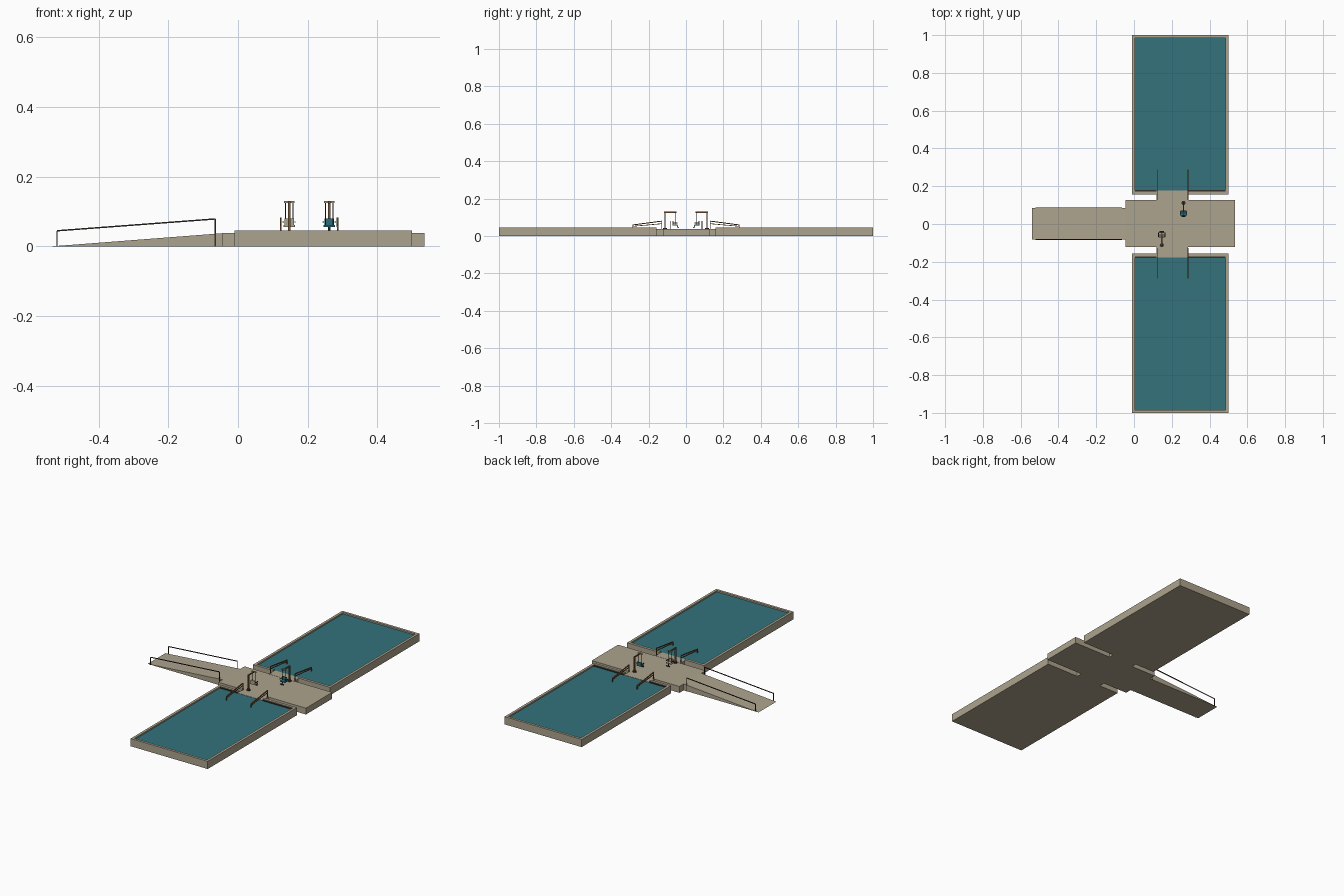
import bpy
from mathutils import Vector

if "Cube" in bpy.data.objects:
    bpy.data.objects.remove(bpy.data.objects["Cube"], do_unlink=True)


def material(name, rgb):
    m = bpy.data.materials.new(name)
    m.use_nodes = True
    m.diffuse_color = (*rgb, 1)
    m.node_tree.nodes["Principled BSDF"].inputs["Base Color"].default_value = (*rgb, 1)
    return m


concrete = material("concrete", (0.42, 0.37, 0.27))
water_blue = material("water teal", (0.035, 0.17, 0.2))
bronze = material("bronze", (0.2, 0.1, 0.035))
dark = material("dark metal", (0.035, 0.028, 0.02))
seat_teal = material("seat teal", (0.02, 0.16, 0.2))


def mesh_object(name, verts, faces, mat):
    me = bpy.data.meshes.new(name)
    me.from_pydata(verts, [], faces)
    me.materials.append(mat)
    ob = bpy.data.objects.new(name, me)
    bpy.context.collection.objects.link(ob)
    return ob


BOX = [(0, 2, 3, 1), (4, 5, 7, 6), (0, 1, 5, 4), (2, 6, 7, 3), (0, 4, 6, 2), (1, 3, 7, 5)]


def box(name, xs, ys, zs, mat):
    xs, ys, zs = sorted(xs), sorted(ys), sorted(zs)
    return mesh_object(name, [(x, y, z) for z in zs for y in ys for x in xs], BOX, mat)


def bar(name, a, b, r, mat):
    # Square bar between two points
    a, b = Vector(a), Vector(b)
    d = (b - a).normalized()
    side = d.cross(Vector((1, 0, 0)) if abs(d.x) < 0.7 else Vector((0, 1, 0))).normalized() * r
    up = d.cross(side)
    verts = [p + side * i + up * j for p in (a, b) for j in (-1, 1) for i in (-1, 1)]
    return mesh_object(name, verts, BOX, mat)


DECK, RIM, FLOOR = 0.038, 0.046, 0.003
X0, X1, T = -0.01, 0.5, 0.015
GATE = (0.12, 0.286)

# Central deck
box("deck", (-0.045, 0.535), (-0.122, 0.126), (0, DECK), concrete)

# Ramp wedge
slope = [(-0.54, 0), (-0.045, 0), (-0.045, DECK)]
mesh_object("ramp", [(x, y, z) for y in (-0.082, 0.086) for x, z in slope],
            [(0, 1, 2), (5, 4, 3), (0, 3, 4, 1), (1, 4, 5, 2), (2, 5, 3, 0)], concrete)

# Ramp handrails
for side, y in (("right", -0.082), ("left", 0.086)):
    low, high = (-0.52, y, 0.045), (-0.065, y, 0.079)
    bar("ramp_rail_" + side, low, high, 0.002, dark)
    for k, top in enumerate((low, high)):
        bar(f"ramp_post_{side}_{k}", (top[0], y, 0), top, 0.0018, dark)

for side, s in (("front", -1), ("back", 1)):
    near, far = 0.157, 1.0
    inner = near + 0.016

    # Basin and its water
    box(side + "_basin_floor", (X0, X1), (s * near, s * far), (0, FLOOR), concrete)
    for k, x in enumerate((X0, X1 - T)):
        box(f"{side}_basin_side_{k}", (x, x + T), (s * near, s * far), (FLOOR, RIM), concrete)
    box(side + "_basin_end", (X0 + T, X1 - T), (s * (far - T), s * far), (FLOOR, RIM), concrete)
    for k, xs in enumerate(((X0 + T, GATE[0]), (GATE[1], X1 - T))):
        box(f"{side}_basin_near_wall_{k}", xs, (s * near, s * inner), (FLOOR, RIM), concrete)
        box(f"{side}_basin_edge_strip_{k}", xs, (s * inner, s * (inner + 0.006)),
            (0.036, 0.042), dark)
    box(side + "_water", (X0 + T, X1 - T), (s * inner, s * (far - T)), (FLOOR, 0.0375), water_blue)

    # Walkway from deck to basin
    box(side + "_walkway", GATE, (s * 0.12, s * 0.177), (0, DECK + 0.001), concrete)

    # Sloping entry handrails
    for k, x in enumerate((GATE[0] + 0.003, GATE[1])):
        tag = f"{side}_entry_rail_{k}"
        bar(tag + "_top", (x, s * 0.13, 0.08), (x, s * 0.287, 0.059), 0.0025, bronze)
        bar(tag + "_lower", (x, s * 0.13, 0.066), (x, s * 0.287, 0.052), 0.0018, bronze)
        bar(tag + "_post", (x, s * 0.13, DECK), (x, s * 0.13, 0.081), 0.0022, bronze)
        bar(tag + "_end", (x, s * 0.285, 0.036), (x, s * 0.285, 0.06), 0.0022, bronze)

# Pool lifts with hanging chairs
for side, s, x, seat_mat in (("front", -1, 0.147, concrete), ("back", 1, 0.262, seat_teal)):
    n = side + "_lift_"
    mast, hang = s * 0.112, s * 0.058
    bpy.ops.mesh.primitive_cylinder_add(vertices=16, radius=0.011, depth=0.005,
                                        location=(x, mast, DECK + 0.0025))
    base = bpy.context.object
    base.name = n + "base"
    base.data.materials.append(dark)
    bar(n + "mast", (x, mast, DECK), (x, mast, 0.13), 0.0035, bronze)
    bar(n + "arm", (x, s * 0.117, 0.127), (x, s * 0.05, 0.127), 0.003, bronze)
    box(n + "spreader", (x - 0.015, x + 0.015), (hang - 0.003, hang + 0.003),
        (0.125, 0.13), concrete)
    for k in (-1, 1):
        bar(f"{n}hanger_{k}", (x + k * 0.011, hang, 0.126), (x + k * 0.011, hang, 0.06), 0.0012, dark)
        bar(f"{n}armrest_{k}", (x + k * 0.017, hang - 0.012, 0.07),
            (x + k * 0.017, hang + 0.012, 0.07), 0.0018, dark)
    box(n + "seat", (x - 0.017, x + 0.017), (hang - 0.013, hang + 0.013), (0.056, 0.061), seat_mat)
    box(n + "backrest", (x - 0.014, x + 0.014), (hang + s * 0.009, hang + s * 0.013),
        (0.06, 0.08), seat_mat)
    box(n + "footrest", (x - 0.011, x + 0.011), (hang - s * 0.02, hang - s * 0.013),
        (0.043, 0.046), dark)
    bar(n + "leg_bar", (x, hang - s * 0.016, 0.045), (x, hang - s * 0.011, 0.058), 0.0018, dark)
